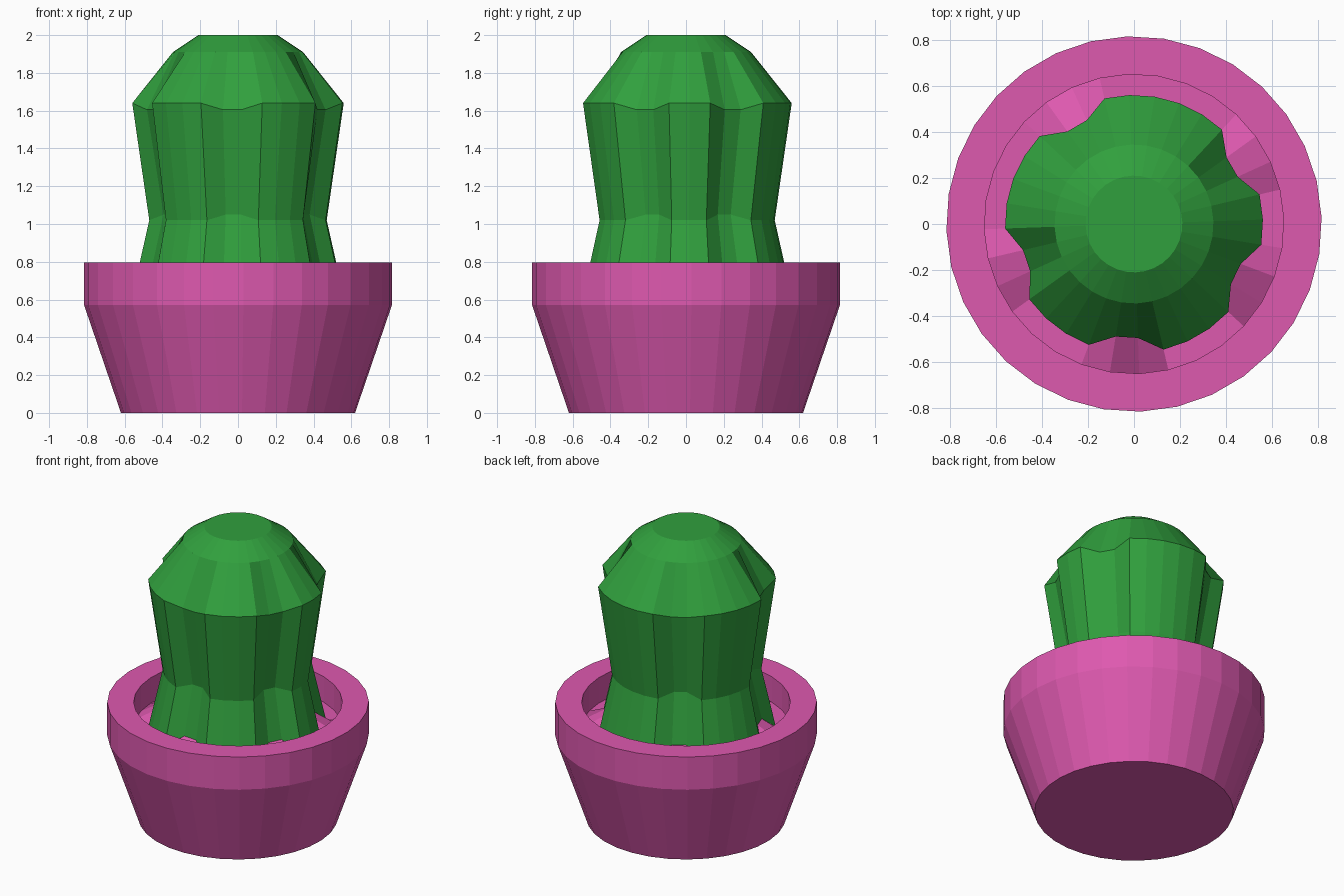
import bpy, bmesh, math

if "Cube" in bpy.data.objects:
    bpy.data.objects.remove(bpy.data.objects["Cube"])

N = 32
OFFSET = math.radians(2)
# first of the two pushed-in columns of each of the five grooves
GROOVES = {i + k for i in (2, 10, 17, 23, 29) for k in (0, 1)}


def material(name, color):
    m = bpy.data.materials.new(name)
    m.diffuse_color = (*color, 1)
    m.use_nodes = True
    m.node_tree.nodes["Principled BSDF"].inputs["Base Color"].default_value = m.diffuse_color
    return m


def lathe(name, profile, mat, cap_start=False, cap_end=False):
    """Profile entries: (radius, z) or (radius, z, groove_radius, groove_z)."""
    bm = bmesh.new()
    rings = []
    for p in profile:
        ring = []
        for i in range(N):
            r, z = p[2:] if len(p) == 4 and i in GROOVES else p[:2]
            a = OFFSET + 2 * math.pi * i / N
            ring.append(bm.verts.new((r * math.cos(a), r * math.sin(a), z)))
        rings.append(ring)
    for a, b in zip(rings, rings[1:]):
        for i in range(N):
            j = (i + 1) % N
            bm.faces.new((a[i], a[j], b[j], b[i]))
    if cap_start:
        bm.faces.new(rings[0][::-1])
    if cap_end:
        bm.faces.new(rings[-1])
    me = bpy.data.meshes.new(name)
    bm.to_mesh(me)
    bm.free()
    me.materials.append(mat)
    ob = bpy.data.objects.new(name, me)
    bpy.context.collection.objects.link(ob)
    return ob


pink = material("pink_pot", (0.73, 0.10, 0.43))
green = material("green_plant", (0.03, 0.35, 0.047))

# Shared ring where plant meets the pot floor, ramped up at the grooves
base = (0.56, 0.62, 0.48, 0.72)

# Pot: tapered body, straight rim, inner wall and floor
lathe("pot", [(0.62, 0), (0.815, 0.57), (0.815, 0.795), (0.65, 0.795),
              (0.65, 0.62), base], pink, cap_start=True)

# Cactus: waisted body with five grooves and a flat-topped dome
lathe("cactus", [base, (0.47, 1.02, 0.405, 1.05), (0.56, 1.64, 0.495, 1.605),
                 (0.345, 1.91), (0.21, 2.0)], green, cap_end=True)
